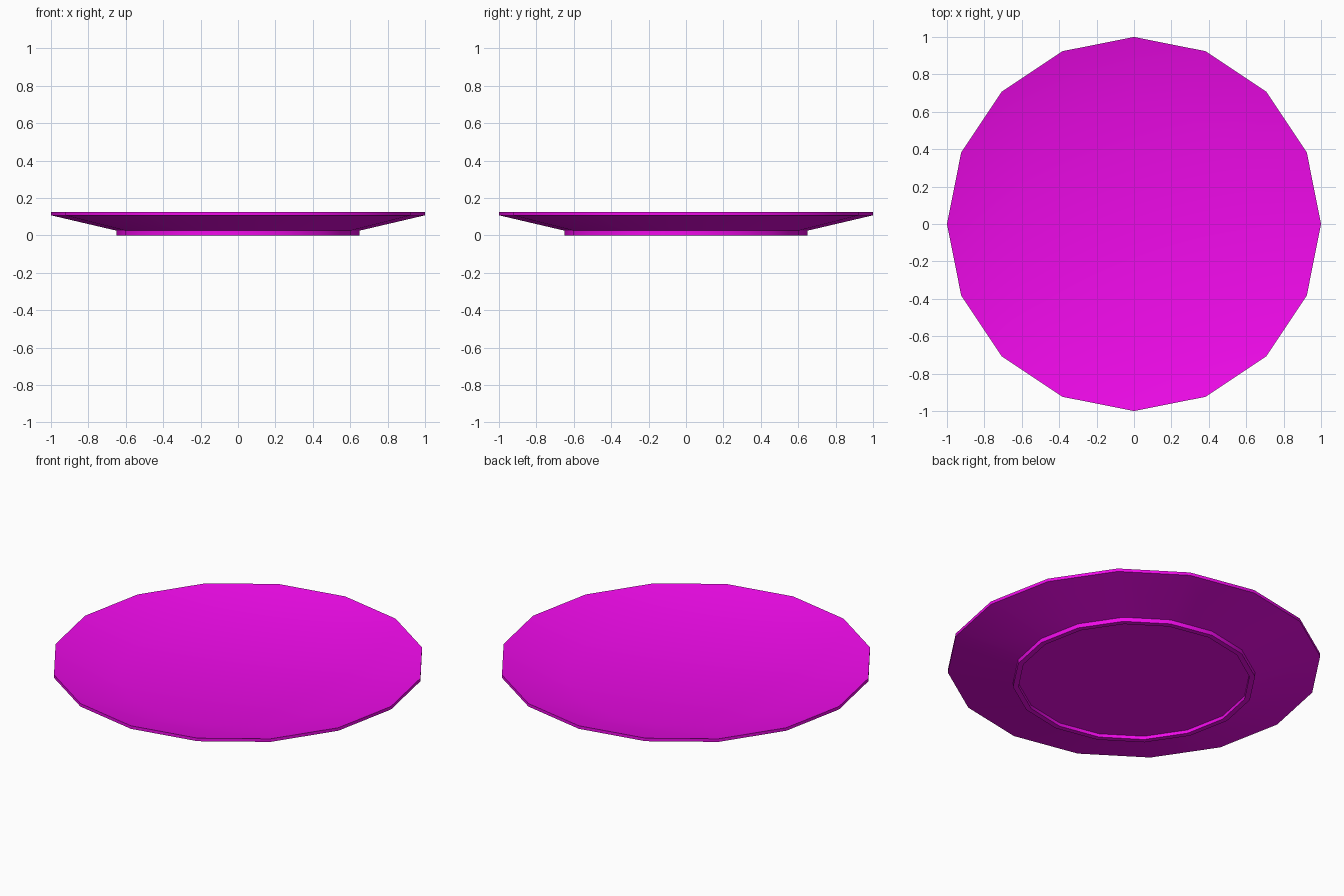
import bpy, bmesh
from math import cos, sin, radians, tau

if "Cube" in bpy.data.objects:
    bpy.data.objects.remove(bpy.data.objects["Cube"])

SIDES = 16

# Half section of the plate: (radius, height), from upper well round to the foot recess
PROFILE = [
    (0.65, 0.045),   # edge of the well
    (1.00, 0.125),   # rim top
    (1.00, 0.107),   # rim bottom
    (0.65, 0.025),   # top of foot ring
    (0.65, 0.0),     # foot ring outer
    (0.62, 0.0),     # foot ring inner
    (0.62, 0.02),    # recess ceiling
]

# Plate: lathe the section into 16 sides
bm = bmesh.new()
rings = [[bm.verts.new((r * cos(tau * i / SIDES), r * sin(tau * i / SIDES), z))
          for i in range(SIDES)] for r, z in PROFILE]
for a, b in zip(rings, rings[1:]):
    for i in range(SIDES):
        j = (i + 1) % SIDES
        bm.faces.new((a[i], b[i], b[j], a[j]))

# Well floor and recess ceiling
for ring in (rings[0], rings[-1]):
    centre = bm.verts.new((0, 0, ring[0].co.z))
    for i in range(SIDES):
        bm.faces.new((centre, ring[i], ring[(i + 1) % SIDES]))
bmesh.ops.recalc_face_normals(bm, faces=bm.faces)

mesh = bpy.data.meshes.new("plate")
bm.to_mesh(mesh)
bm.free()
plate = bpy.data.objects.new("plate", mesh)
bpy.context.collection.objects.link(plate)

# Magenta glaze
glaze = bpy.data.materials.new("magenta_glaze")
glaze.diffuse_color = (0.87, 0.003, 0.82, 1)
glaze.use_nodes = True
glaze.node_tree.nodes["Principled BSDF"].inputs["Base Color"].default_value = glaze.diffuse_color
mesh.materials.append(glaze)

# Soft dish, crisp rim and foot
bpy.context.view_layer.objects.active = plate
plate.select_set(True)
bpy.ops.object.shade_smooth_by_angle(angle=radians(30))
